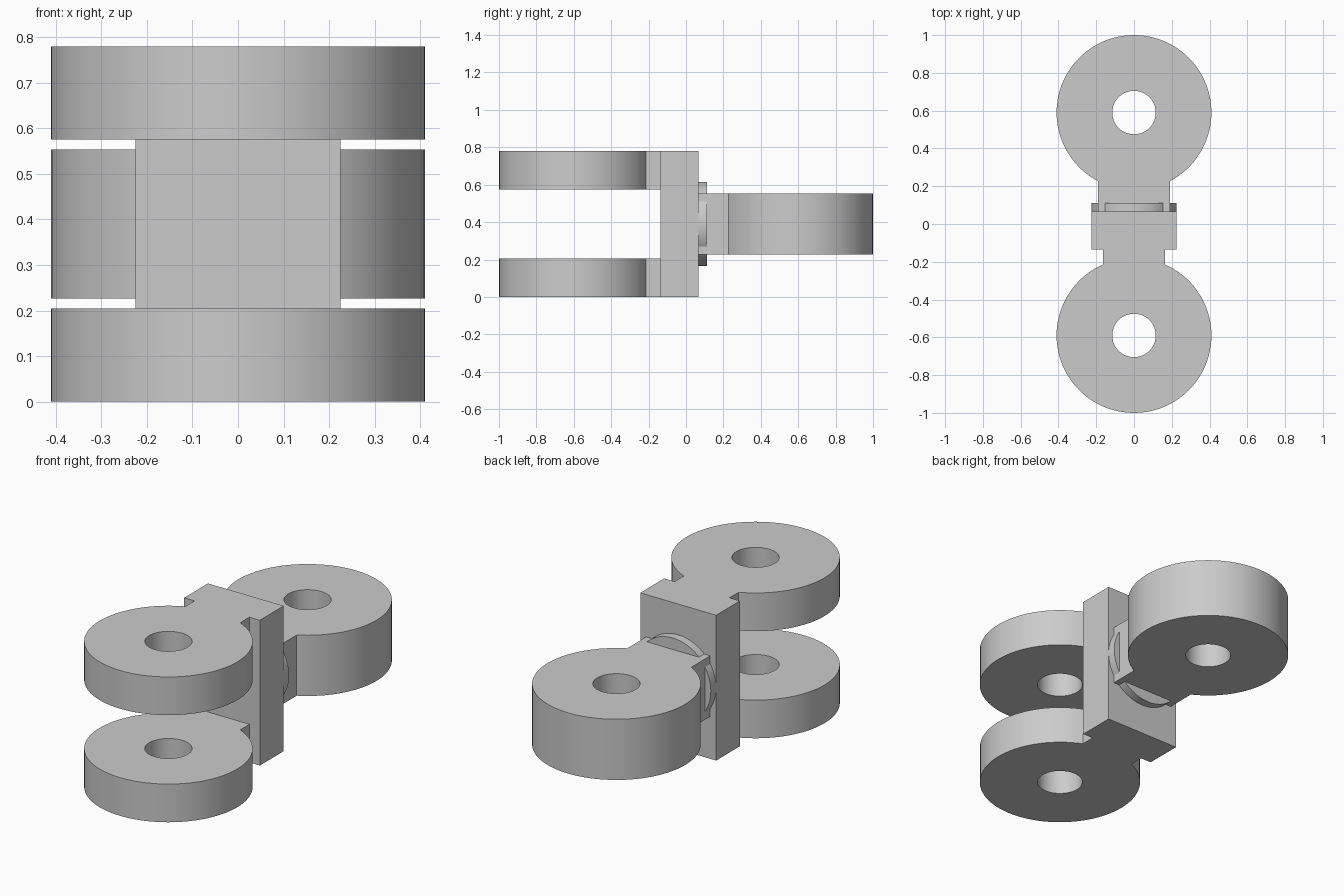
import bpy, bmesh
from math import sin, cos, asin, pi, radians
from mathutils import Matrix

cube = bpy.data.objects.get("Cube")
if cube:
    bpy.data.objects.remove(cube, do_unlink=True)

# Single plain grey
grey = bpy.data.materials.new("plain grey")
grey.use_nodes = True
grey.diffuse_color = (0.6, 0.6, 0.6, 1)
grey.node_tree.nodes["Principled BSDF"].inputs["Base Color"].default_value = (0.6, 0.6, 0.6, 1)

HEIGHT = 0.78
MID = HEIGHT / 2
BLOCK_FRONT, BLOCK_BACK = -0.136, 0.066
EYE_Y, EYE_R, HOLE_R = 0.59, 0.41, 0.115


def finish(name, bm):
    """Turn a bmesh into a smooth-shaded object with sharp corners."""
    bmesh.ops.recalc_face_normals(bm, faces=bm.faces)
    mesh = bpy.data.meshes.new(name)
    bm.to_mesh(mesh)
    bm.free()
    mesh.materials.append(grey)
    mesh.shade_smooth()
    mesh.set_sharp_from_angle(angle=radians(30))
    obj = bpy.data.objects.new(name, mesh)
    bpy.context.collection.objects.link(obj)
    return obj


def add_loop(bm, points, z):
    verts = [bm.verts.new((x, y, z)) for x, y in points]
    return [bm.edges.new((a, b)) for a, b in zip(verts, verts[1:] + verts[:1])]


def eye_plate(name, side, neck, root, z0, z1):
    """Round eye with a pin hole and a straight neck reaching back to root."""
    start = asin(neck / EYE_R)
    steps = 80
    outline = [(-neck, root), (neck, root)]
    for i in range(steps + 1):
        a = start + (2 * pi - 2 * start) * i / steps
        outline.append((EYE_R * sin(a), side * (EYE_Y - EYE_R * cos(a))))
    hole = [(HOLE_R * sin(2 * pi * i / 48), side * EYE_Y + HOLE_R * cos(2 * pi * i / 48))
            for i in range(48)]
    bm = bmesh.new()
    edges = add_loop(bm, outline, z0) + add_loop(bm, hole, z0)
    bmesh.ops.triangle_fill(bm, use_beauty=True, use_dissolve=False, edges=edges)
    top = bmesh.ops.extrude_face_region(bm, geom=bm.faces[:], use_keep_orig=True)
    moved = [v for v in top["geom"] if isinstance(v, bmesh.types.BMVert)]
    bmesh.ops.translate(bm, verts=moved, vec=(0, 0, z1 - z0))
    return finish(name, bm)


# Upright centre block
bm = bmesh.new()
size = (0.45, BLOCK_BACK - BLOCK_FRONT, HEIGHT)
place = Matrix.Translation((0, (BLOCK_FRONT + BLOCK_BACK) / 2, MID))
bmesh.ops.create_cube(bm, size=1, matrix=place @ Matrix.Diagonal((*size, 1)))
finish("centre_block", bm)

# Front fork: two matching eyes
eye_plate("lower_fork_eye", -1, 0.163, BLOCK_FRONT, 0, 0.205)
eye_plate("upper_fork_eye", -1, 0.163, BLOCK_FRONT, HEIGHT - 0.205, HEIGHT)

# Single rear eye
eye_plate("rear_eye", 1, 0.19, BLOCK_BACK, MID - 0.163, MID + 0.163)

# Round swivel collar between block and rear eye
bm = bmesh.new()
depth = 0.045
place = Matrix.Translation((0, BLOCK_BACK + depth / 2, MID)) @ Matrix.Rotation(pi / 2, 4, "X")
bmesh.ops.create_cone(bm, cap_ends=True, segments=64, radius1=0.225, radius2=0.225,
                      depth=depth, matrix=place)
finish("swivel_collar", bm)
